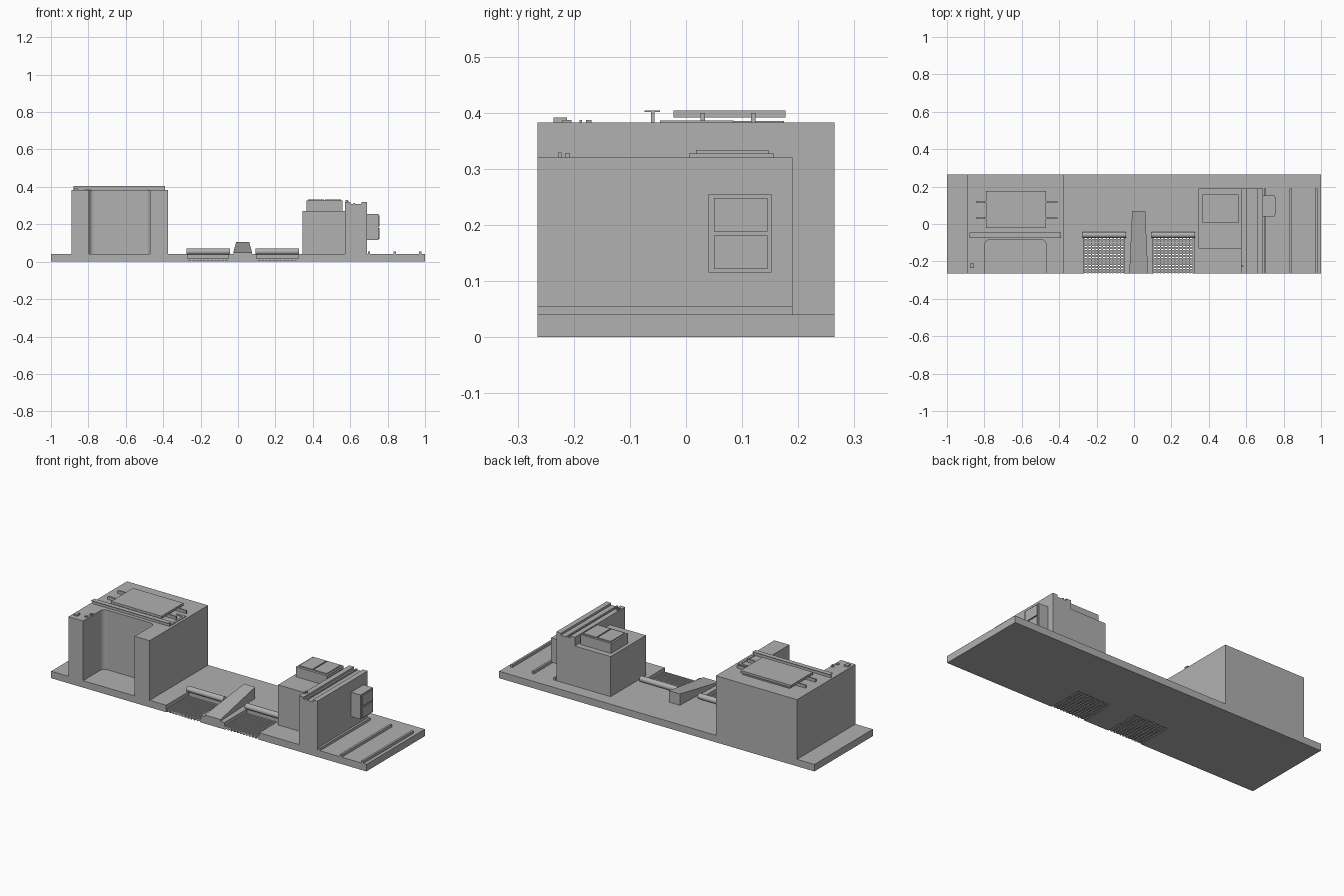
import bpy, bmesh, math
from mathutils import Vector

old = bpy.data.objects.get("Cube")
if old:
    bpy.data.objects.remove(old, do_unlink=True)

GREY = (0.44, 0.44, 0.44, 1)
mat = bpy.data.materials.new("plain grey")
mat.use_nodes = True
mat.diffuse_color = GREY
mat.node_tree.nodes["Principled BSDF"].inputs["Base Color"].default_value = GREY


def finish(name, bm):
    bmesh.ops.recalc_face_normals(bm, faces=bm.faces)
    me = bpy.data.meshes.new(name)
    bm.to_mesh(me)
    bm.free()
    me.materials.append(mat)
    ob = bpy.data.objects.new(name, me)
    bpy.context.collection.objects.link(ob)
    return ob


def add_box(bm, x0, x1, y0, y1, z0, z1):
    vs = bmesh.ops.create_cube(bm, size=1)["verts"]
    for v in vs:
        v.co = Vector((x0 if v.co.x < 0 else x1, y0 if v.co.y < 0 else y1,
                       z0 if v.co.z < 0 else z1))


def boxes(name, *dims):
    bm = bmesh.new()
    for d in dims:
        add_box(bm, *d)
    return finish(name, bm)


def prism(name, outline, z0, z1):
    """Upright extrusion of an outline in plan."""
    bm = bmesh.new()
    face = bm.faces.new([bm.verts.new((x, y, z0)) for x, y in outline])
    top = bmesh.ops.extrude_face_region(bm, geom=[face])["geom"]
    for v in top:
        if isinstance(v, bmesh.types.BMVert):
            v.co.z = z1
    return finish(name, bm)


def arc(cx, cy, r, start, end, n=6):
    return [(cx + r * math.cos(math.radians(start + (end - start) * i / n)),
             cy + r * math.sin(math.radians(start + (end - start) * i / n)))
            for i in range(n + 1)]


F, B, FLOOR = -0.265, 0.265, 0.04   # front, back and floor level
BAYS = {"right": (-0.27, -0.05), "left": (0.1, 0.32)}

# Floor slab with two open bays at the front
outline = [(-1, B), (-1, F)]
for a, b in BAYS.values():
    outline += [(a, F), (a, -0.06), (b, -0.06), (b, F)]
prism("floor_slab", outline + [(1, F), (1, B)], 0, FLOOR)

# Woven conveyor belts and their end rollers
for side, (a, b) in BAYS.items():
    bm = bmesh.new()
    rows, cols = 14, 12
    for i in range(rows):
        y = F + 0.002 + i * 0.0145
        add_box(bm, a, b, y, y + 0.009, 0.004, 0.018)
    for i in range(cols):
        x = a + (b - a - 0.006) * i / (cols - 1)
        add_box(bm, x, x + 0.006, F, -0.06, 0.001, 0.014)
    finish(side + "_belt", bm)
    bpy.ops.mesh.primitive_cylinder_add(vertices=24, radius=0.016, depth=b - a + 0.012,
                                        location=((a + b) / 2, -0.058, 0.054),
                                        rotation=(0, math.pi / 2, 0))
    roller = bpy.context.object
    roller.name = side + "_roller"
    roller.data.materials.append(mat)
    bpy.ops.object.shade_smooth_by_angle()

# Tapered ramp between the belts
bm = bmesh.new()
add_box(bm, -0.025, 0.075, F, 0.07, FLOOR, 0.05)
for v in bm.verts:
    if v.co.y > 0:
        v.co.x = -0.01 if v.co.x < 0 else 0.06
        if v.co.z > 0.045:
            v.co.z = 0.105
finish("ramp", bm)

# Large block with a rounded alcove open at the front and top
TOP = 0.382
alcove = arc(-0.77, -0.11, 0.027, 180, 90) + arc(-0.497, -0.11, 0.027, 90, 0)
prism("large_block", [(-0.89, B), (-0.89, F), (-0.797, F)] + alcove +
      [(-0.47, F), (-0.375, F), (-0.375, B)], FLOOR, TOP)

# Raised table on thin brackets
boxes("roof_table", (-0.79, -0.47, -0.022, 0.177, 0.391, 0.404))
for y in (0.03, 0.12):
    boxes("table_bracket", (-0.845, -0.41, y - 0.004, y + 0.004, TOP, 0.399))
boxes("table_base", (-0.78, -0.48, -0.02, 0.175, TOP, 0.385))

# Tee rail in front of the table, with its angled side strip
boxes("tee_rail", (-0.88, -0.39, -0.074, -0.046, 0.401, 0.404),
      (-0.88, -0.39, -0.062, -0.056, TOP, 0.402))
boxes("side_strip", (-0.402, -0.39, -0.046, 0.085, TOP, 0.386),
      (-0.445, -0.39, 0.072, 0.085, TOP, 0.386))

# Small fittings on the large block
boxes("roof_fitting", (-0.878, -0.855, -0.236, -0.212, TOP, 0.391),
      (-0.82, -0.806, -0.22, -0.204, TOP, 0.387),
      (-0.81, -0.795, -0.19, -0.185, TOP, 0.387),
      (-0.815, -0.8, -0.178, -0.168, TOP, 0.387))

# Small block and the tall wall next to it
boxes("small_block", (0.345, 0.575, -0.13, 0.19, FLOOR, 0.27))
boxes("tall_wall", (0.572, 0.69, F, 0.19, FLOOR, 0.308))
for x0, x1, z in ((0.572, 0.602, 0.32), (0.617, 0.625, 0.315), (0.66, 0.69, 0.32)):
    boxes("wall_rail", (x0, x1, F, 0.19, 0.305, z))
boxes("wall_fitting", (0.576, 0.586, -0.228, -0.222, 0.32, 0.329),
      (0.576, 0.59, -0.216, -0.207, 0.32, 0.328))

# Hatch with a two-panel lid
boxes("hatch", (0.365, 0.56, 0.005, 0.157, 0.27, 0.327))
for x in (0.375, 0.466):
    boxes("hatch_panel", (x, x + 0.084, 0.018, 0.147, 0.326, 0.333))

# Control cabinet with two raised doors
boxes("cabinet", (0.69, 0.75, 0.04, 0.152, 0.115, 0.255))
for z0, z1 in ((0.121, 0.181), (0.188, 0.248)):
    boxes("cabinet_door", (0.745, 0.756, 0.05, 0.145, z0, z1))

# Floor rails
for x in (0.7, 0.838, 0.975):
    boxes("floor_rail", (x - 0.006, x + 0.006, F, 0.19, FLOOR, 0.055))
